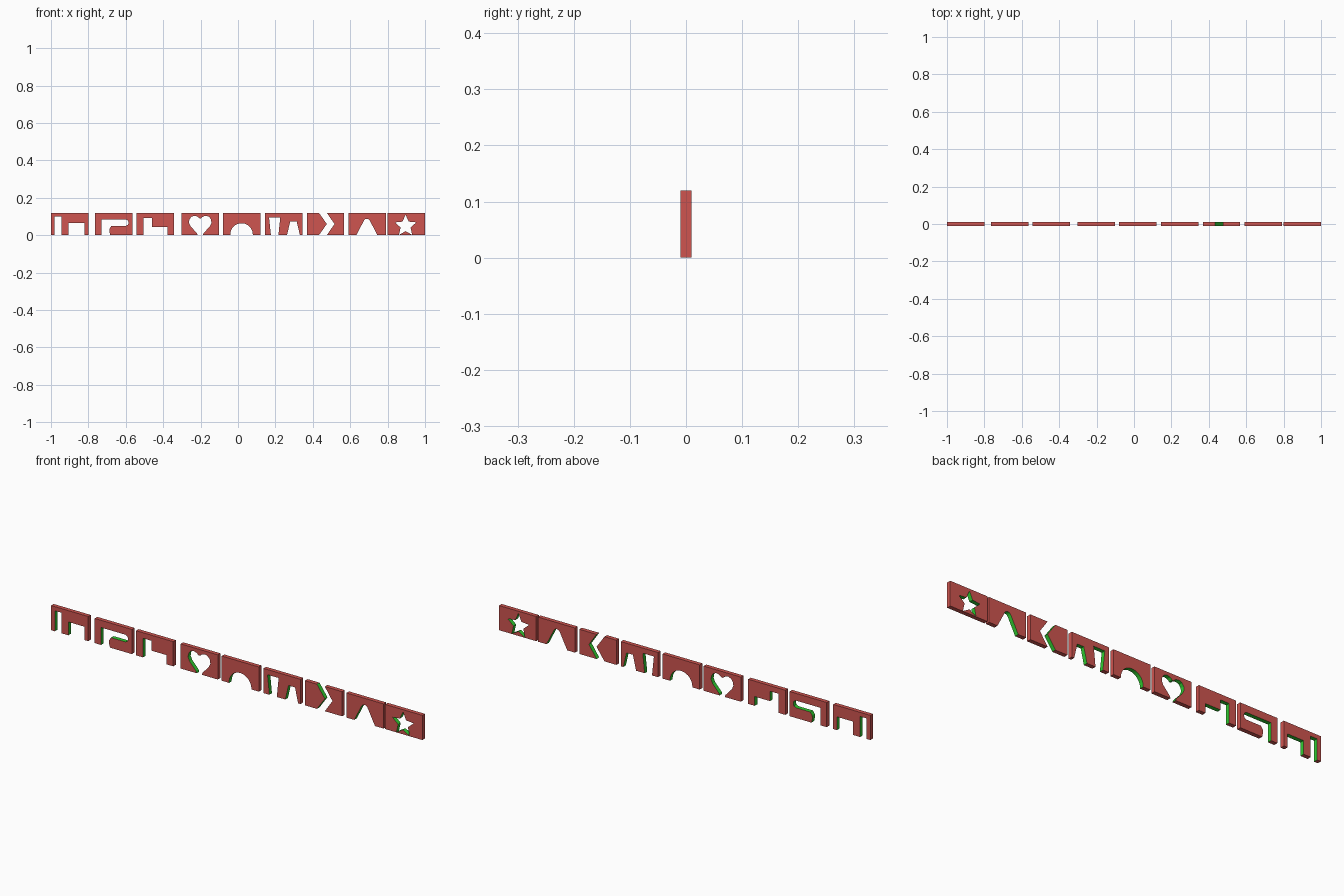
import bpy, bmesh
from math import sin, cos, pi

if "Cube" in bpy.data.objects:
    bpy.data.objects.remove(bpy.data.objects["Cube"])

W, H, T = 0.2, 0.12, 0.02   # panel width, height, thickness


def material(name, rgb):
    m = bpy.data.materials.new(name)
    m.diffuse_color = (*rgb, 1)
    m.use_nodes = True
    m.node_tree.nodes["Principled BSDF"].inputs["Base Color"].default_value = m.diffuse_color
    return m


red = material("panel_red", (0.62, 0.09, 0.08))
green = material("cut_green", (0.03, 0.6, 0.03))


def prism(name, profile, depth, mat):
    """Extrude an x-z profile along y, centred on y = 0."""
    bm = bmesh.new()
    face = bm.faces.new([bm.verts.new((x, -depth / 2, z)) for x, z in profile])
    ext = bmesh.ops.extrude_face_region(bm, geom=[face])
    moved = [v for v in ext["geom"] if isinstance(v, bmesh.types.BMVert)]
    bmesh.ops.translate(bm, vec=(0, depth, 0), verts=moved)
    bmesh.ops.recalc_face_normals(bm, faces=bm.faces)
    mesh = bpy.data.meshes.new(name)
    bm.to_mesh(mesh)
    bm.free()
    mesh.materials.append(mat)
    ob = bpy.data.objects.new(name, mesh)
    bpy.context.collection.objects.link(ob)
    return ob


def open_bottom(pts):
    """Let a cut that starts and ends at z = 0 run out below the panel."""
    return pts + [(pts[-1][0], -0.03), (pts[0][0], -0.03)]


def panel(name, x, cuts):
    ob = prism(name, [(0, 0), (W, 0), (W, H), (0, H)], T, red)
    ob.location.x = x
    for i, cut in enumerate(cuts):
        cutter = prism(f"{name}_cutter_{i}", cut, T * 3, green)
        cutter.location.x = x
        cutter.hide_render = True
        cutter.hide_set(True)
        mod = ob.modifiers.new("cutout", 'BOOLEAN')
        mod.operation = 'DIFFERENCE'
        mod.solver = 'EXACT'
        mod.material_mode = 'TRANSFER'
        mod.object = cutter


def arc(cx, cz, r, a0, a1, n):
    return [(cx + r * cos(a0 + (a1 - a0) * i / n),
             cz + r * sin(a0 + (a1 - a0) * i / n)) for i in range(n + 1)]


# Cut-out profiles, local to each panel's lower left corner
tall_slot = open_bottom([(0.02, 0), (0.02, 0.1), (0.055, 0.1), (0.055, 0)])
low_slot = open_bottom([(0.093, 0), (0.093, 0.065), (0.18, 0.065), (0.18, 0)])
arm = open_bottom([(0.034, 0), (0.034, 0.085), (0.165, 0.085), (0.177, 0.079),
                   (0.18, 0.067), (0.177, 0.056), (0.165, 0.05), (0.088, 0.05),
                   (0.078, 0.035), (0.077, 0.02), (0.082, 0)])
ell = open_bottom([(0.037, 0), (0.037, 0.093), (0.083, 0.093), (0.083, 0.045),
                   (0.165, 0.045), (0.165, 0)])
half_heart = [(0.014, 0), (0.017, 0.01), (0.052, 0.048), (0.06, 0.066), (0.058, 0.083),
              (0.048, 0.098), (0.032, 0.104), (0.015, 0.1), (0.004, 0.09)]
heart = open_bottom([(0.1 - x, z) for x, z in half_heart]
                    + [(0.1 + x, z) for x, z in reversed(half_heart)])
arch = open_bottom(arc(0.1, 0.004, 0.06, pi, 0, 20))
wedge_down = open_bottom([(0.032, 0), (0.022, 0.095), (0.082, 0.095), (0.072, 0)])
wedge_up = open_bottom([(0.118, 0), (0.135, 0.073), (0.17, 0.073), (0.187, 0)])
chevron = [(0.043, -0.03), (0.107, 0.06), (0.043, 0.15),
           (0.086, 0.15), (0.148, 0.06), (0.086, -0.03)]
peak = open_bottom([(0.042, 0)] + arc(0.098, 0.07, 0.018, pi * 0.87, pi * 0.13, 8)
                   + [(0.154, 0)])
star = [(0.096 + r * sin(i * pi / 5), 0.05 + r * cos(i * pi / 5))
        for i, r in enumerate([0.06, 0.028] * 5)]

# Row of panels
panel("double_slot_panel", -1.0, [tall_slot, low_slot])
panel("bent_arm_panel", -0.765, [arm])
panel("ell_panel", -0.542, [ell])
panel("heart_panel", -0.302, [heart])
panel("arch_panel", -0.081, [arch])
panel("wedges_panel", 0.144, [wedge_down, wedge_up])
panel("chevron_panel", 0.368, [chevron])
panel("peak_panel", 0.591, [peak])
panel("star_panel", 0.8, [star])
